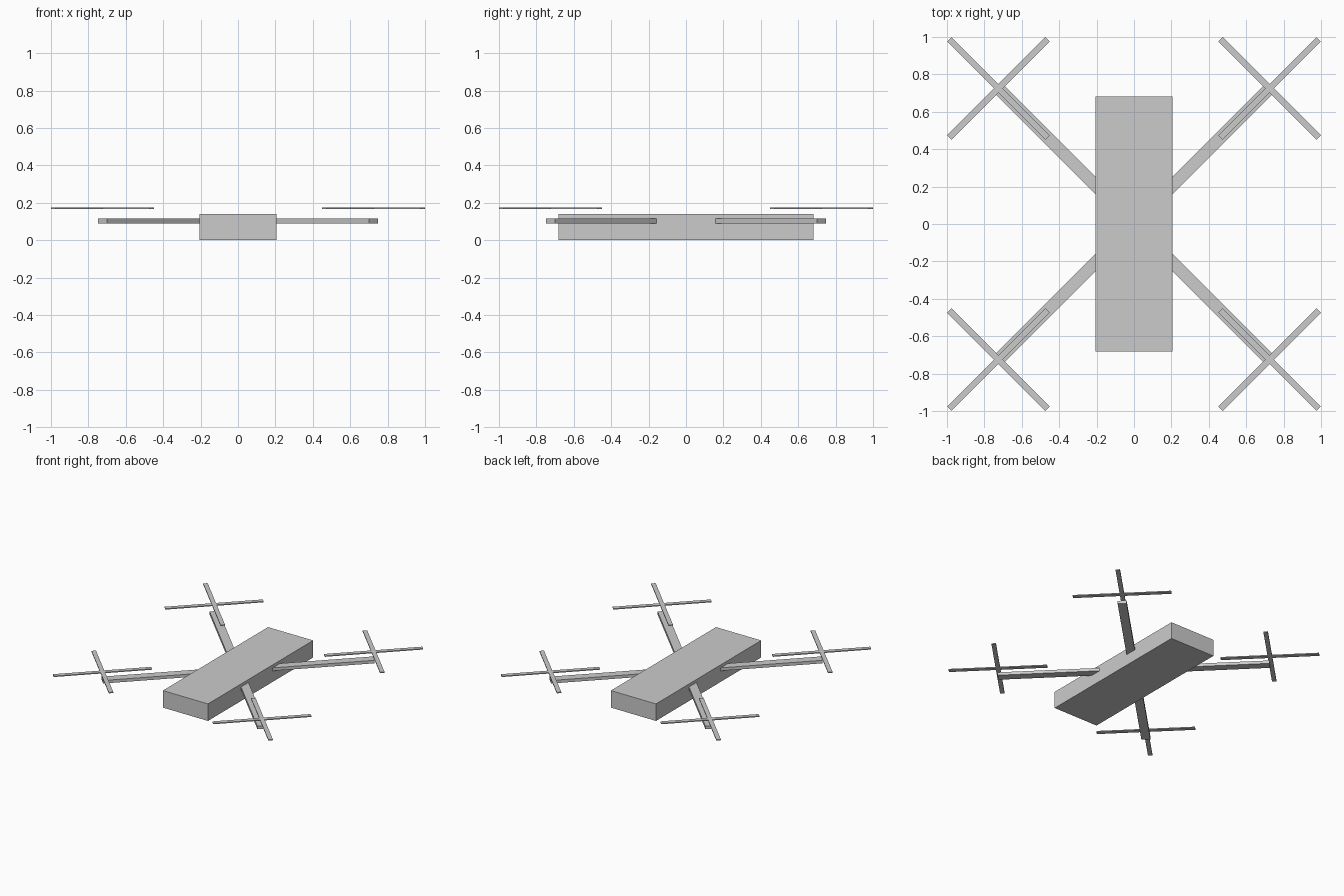
import bpy
from math import radians, sqrt
from mathutils import Matrix, Vector

if "Cube" in bpy.data.objects:
    bpy.data.objects.remove(bpy.data.objects["Cube"])

grey = bpy.data.materials.new("light_grey")
grey.use_nodes = True
colour = (0.6, 0.6, 0.6, 1)
grey.diffuse_color = colour
grey.node_tree.nodes["Principled BSDF"].inputs["Base Color"].default_value = colour


def box(name, centre, size, angle=0):
    """Flat-faced box turned about z by an angle in degrees."""
    bpy.ops.mesh.primitive_cube_add(size=1)
    ob = bpy.context.object
    ob.name = name
    ob.data.transform(Matrix.Diagonal(Vector((*size, 1))))
    ob.location = centre
    ob.rotation_euler.z = radians(angle)
    ob.data.materials.append(grey)
    return ob


BODY_HEIGHT = 0.14
HUB = 0.725              # rotor centre in x and y
ARM_INNER = 0.1          # arm root, hidden inside the body
ARM_LENGTH = (HUB - ARM_INNER) * sqrt(2)
BLADE = (0.743, 0.034, 0.008)

# Central slab
box("body", (0, 0, BODY_HEIGHT / 2), (0.41, 1.365, BODY_HEIGHT))

# Four diagonal arms, each with a crossed pair of blades floating above its tip
for side, sx in (("left", 1), ("right", -1)):
    for end, sy in (("front", -1), ("back", 1)):
        label = f"{end}_{side}"
        mid = (HUB + ARM_INNER) / 2
        box(f"{label}_arm", (sx * mid, sy * mid, 0.103),
            (ARM_LENGTH, 0.068, 0.025), 45 * sx * sy)
        for blade, angle in (("a", 45), ("b", -45)):
            box(f"{label}_rotor_blade_{blade}",
                (sx * HUB, sy * HUB, 0.17), BLADE, angle)
